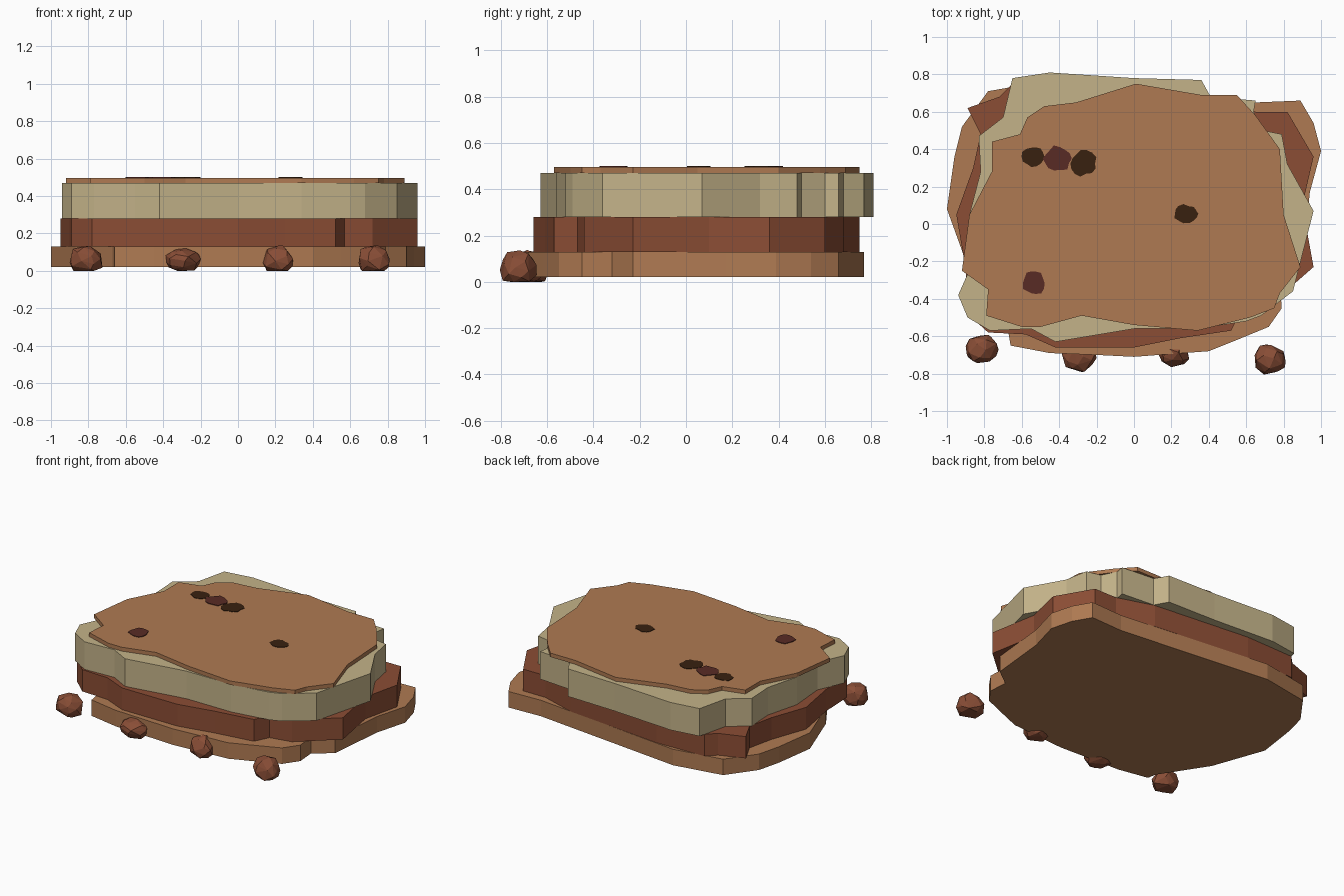
import bpy, bmesh, math, random
from mathutils import Vector

if "Cube" in bpy.data.objects:
    bpy.data.objects.remove(bpy.data.objects["Cube"])

random.seed(4)


def material(name, rgb):
    m = bpy.data.materials.new(name)
    m.diffuse_color = (*rgb, 1)
    m.use_nodes = True
    m.node_tree.nodes["Principled BSDF"].inputs["Base Color"].default_value = m.diffuse_color
    return m


TAN = material("tan rock", (0.43, 0.195, 0.085))
RUST = material("rust rock", (0.26, 0.075, 0.035))
CREAM = material("cream rock", (0.55, 0.45, 0.25))
BOULDER = material("boulder red", (0.25, 0.075, 0.037))
DARK = material("dark brown", (0.04, 0.015, 0.005))
MAROON = material("maroon", (0.098, 0.024, 0.018))


def add(name, bm, mat):
    bmesh.ops.recalc_face_normals(bm, faces=bm.faces)
    me = bpy.data.meshes.new(name)
    bm.to_mesh(me)
    bm.free()
    me.materials.append(mat)
    ob = bpy.data.objects.new(name, me)
    bpy.context.collection.objects.link(ob)
    return ob


def slab(name, pts, z0, z1, mat):
    """Flat plate: outline extruded from z0 to z1."""
    bm = bmesh.new()
    face = bm.faces.new([bm.verts.new((x, y, z0)) for x, y in pts])
    ext = bmesh.ops.extrude_face_region(bm, geom=[face])
    for v in ext["geom"]:
        if isinstance(v, bmesh.types.BMVert):
            v.co.z = z1
    return add(name, bm, mat)


# Rock strata, bottom to top
slab("base_stratum", [
    (-1, .08), (-.96, .36), (-.92, .52), (-.78, .71), (-.44, .77), (.65, .65), (.89, .66),
    (.96, .54), (1, .39), (.94, .17), (.9, -.23), (.78, -.32), (.79, -.45), (.72, -.55),
    (.55, -.62), (.4, -.68), (0, -.71), (-.2, -.7), (-.45, -.69), (-.66, -.65),
    (-.67, -.59), (-.87, -.28)], .02, .13, TAN)
slab("rust_stratum", [
    (-.95, .05), (-.86, .3), (-.82, .48), (-.89, .62), (-.72, .68), (-.66, .74), (-.3, .75),
    (.4, .68), (.65, .6), (.82, .6), (.96, .36), (.9, .1), (.96, -.23), (.72, -.44),
    (.57, -.47), (.52, -.57), (.25, -.61), (0, -.66), (-.42, -.66), (-.58, -.59),
    (-.78, -.58), (-.89, -.48), (-.9, -.24)], .13, .28, RUST)
slab("cream_stratum", [
    (-.88, .05), (-.82, .28), (-.83, .47), (-.7, .57), (-.65, .78), (-.45, .81), (0, .78),
    (.36, .77), (.41, .68), (.65, .66), (.64, .6), (.69, .5), (.79, .48), (.82, .32),
    (.96, .07), (.85, -.36), (.68, -.49), (.6, -.52), (.34, -.56), (0, -.56),
    (-.42, -.63), (-.55, -.56), (-.77, -.57), (-.89, -.5), (-.94, -.38), (-.86, -.2)],
    .28, .47, CREAM)
slab("top_stratum", [
    (-.88, .05), (-.76, .28), (-.76, .44), (-.61, .48), (-.57, .57), (-.48, .63), (-.31, .65),
    (.01, .75), (.36, .69), (.55, .69), (.65, .58), (.78, .4), (.8, .05), (.89, -.23),
    (.78, -.37), (.75, -.45), (.62, -.5), (.34, -.57), (0, -.54), (-.28, -.49),
    (-.5, -.55), (-.6, -.55), (-.79, -.49), (-.78, -.35), (-.92, -.25)], .47, .497, TAN)

# Thin stains lying on the top
stains = [(-.535, .36, .065, .06, DARK), (-.27, .325, .072, .07, DARK),
          (.28, .055, .068, .05, DARK), (-.41, .35, .08, .07, MAROON),
          (-.535, -.315, .062, .07, MAROON)]
for i, (x, y, rx, ry, mat) in enumerate(stains):
    pts = []
    for k in range(14):
        a = k * math.tau / 14
        r = random.uniform(.8, 1.08)
        pts.append((x + rx * r * math.cos(a), y + ry * r * math.sin(a)))
    slab(f"stain_{i + 1}", pts, .497, .5 + (.001 if mat == MAROON else 0), mat)

# Faceted boulders along the front, cut flat at the ground
boulders = [(-.815, -.67, .097, .083, .14), (-.295, -.705, .097, .095, .125),
            (.215, -.69, .09, .075, .14), (.725, -.725, .095, .085, .14)]
for i, (x, y, rx, ry, h) in enumerate(boulders):
    bm = bmesh.new()
    n = 30
    for k in range(n):
        u = 1 - 2 * (k + .5) / n
        a = k * 2.39996 + random.uniform(-.3, .3)
        s = math.sqrt(1 - u * u)
        d = Vector((s * math.cos(a), s * math.sin(a), u)) * random.uniform(.9, 1.04)
        z = .055 + d.z * (h - .055)
        bm.verts.new((x + rx * d.x, y + ry * d.y, min(max(z, 0), h)))
    hull = bmesh.ops.convex_hull(bm, input=bm.verts)
    loose = [v for v in bm.verts if not v.link_faces]
    bmesh.ops.delete(bm, geom=loose, context='VERTS')
    add(f"boulder_{i + 1}", bm, BOULDER)
